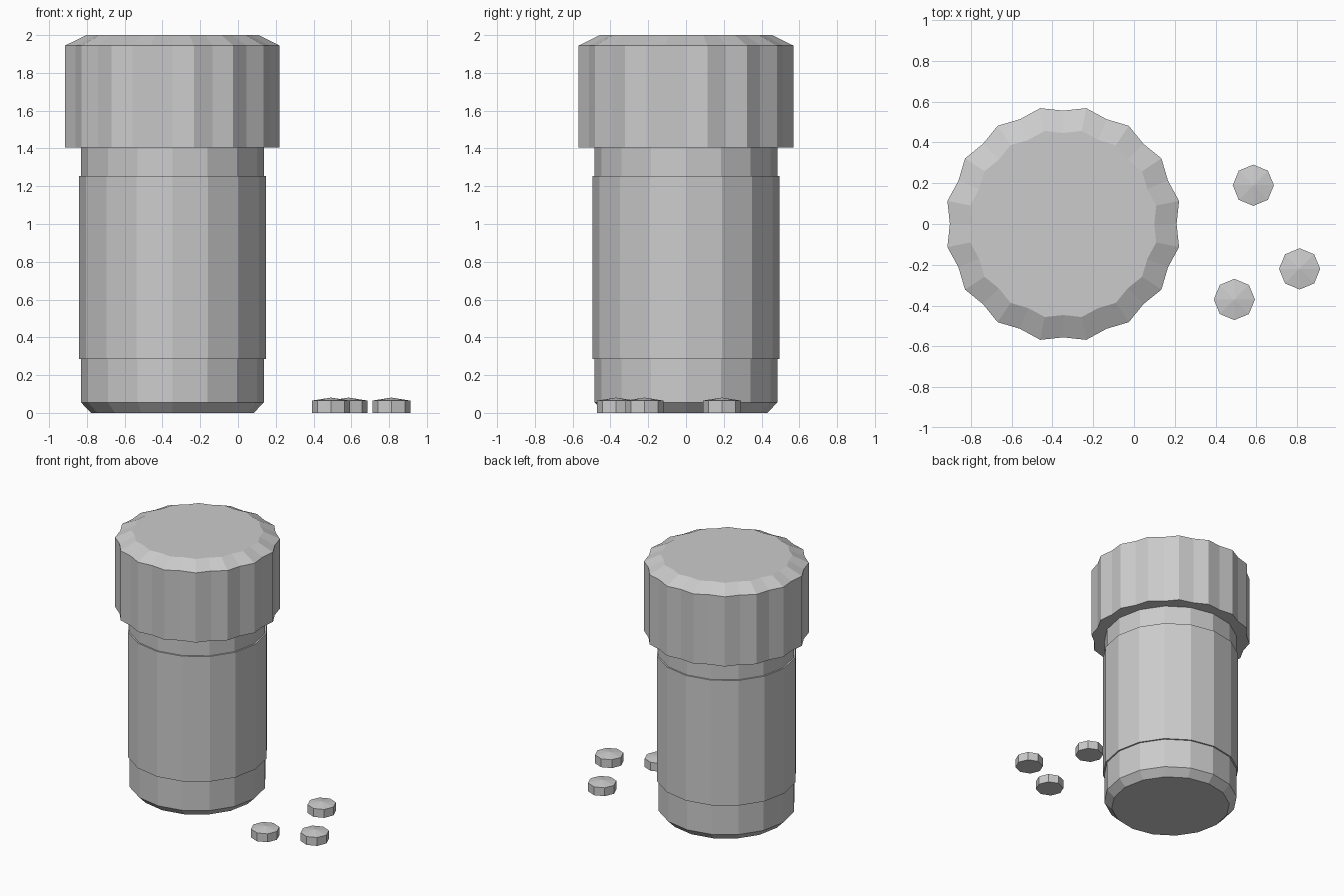
import bpy, bmesh
from math import cos, sin, pi

cube = bpy.data.objects.get("Cube")
if cube:
    bpy.data.objects.remove(cube, do_unlink=True)

GREY = (0.6, 0.6, 0.6, 1)
mat = bpy.data.materials.new("plain grey")
mat.use_nodes = True
mat.diffuse_color = GREY
mat.node_tree.nodes["Principled BSDF"].inputs["Base Color"].default_value = GREY


def lathe(name, profile, sides, location, flute=1.0, dome=None):
    """Stack rings of (radius, z); every even corner is scaled by flute."""
    bm = bmesh.new()
    rings = []
    for radius, z in profile:
        ring = []
        for i in range(sides):
            a = 2 * pi * i / sides
            r = radius * (flute if i % 2 == 0 else 1)
            ring.append(bm.verts.new((r * cos(a), r * sin(a), z)))
        rings.append(ring)
    for low, high in zip(rings, rings[1:]):
        for i in range(sides):
            j = (i + 1) % sides
            bm.faces.new((low[i], low[j], high[j], high[i]))
    bm.faces.new(rings[0][::-1])
    top = bm.faces.new(rings[-1])
    if dome:
        # Raise the middle of the top into a shallow point
        centre = bmesh.ops.poke(bm, faces=[top])["verts"][0]
        centre.co.z = dome
    mesh = bpy.data.meshes.new(name)
    bm.to_mesh(mesh)
    bm.free()
    mesh.materials.append(mat)
    obj = bpy.data.objects.new(name, mesh)
    obj.location = location
    bpy.context.collection.objects.link(obj)
    return obj


BOTTLE = (-0.347, 0, 0)

# Bottle with a chamfered foot, its wrapped label and the fluted cap
lathe("bottle_body", [(0.43, 0), (0.484, 0.055), (0.484, 1.41)], 16, BOTTLE)
lathe("label_band", [(0.495, 0.285), (0.495, 1.255)], 16, BOTTLE)
lathe("cap", [(0.579, 1.405), (0.579, 1.945), (0.465, 2)], 32, BOTTLE, flute=0.96)

# Loose pills beside the bottle
for i, (x, y) in enumerate([(0.585, 0.19), (0.812, -0.22), (0.492, -0.37)]):
    lathe(f"pill_{i + 1}", [(0.101, 0), (0.101, 0.065)], 8, (x, y, 0), dome=0.081)
